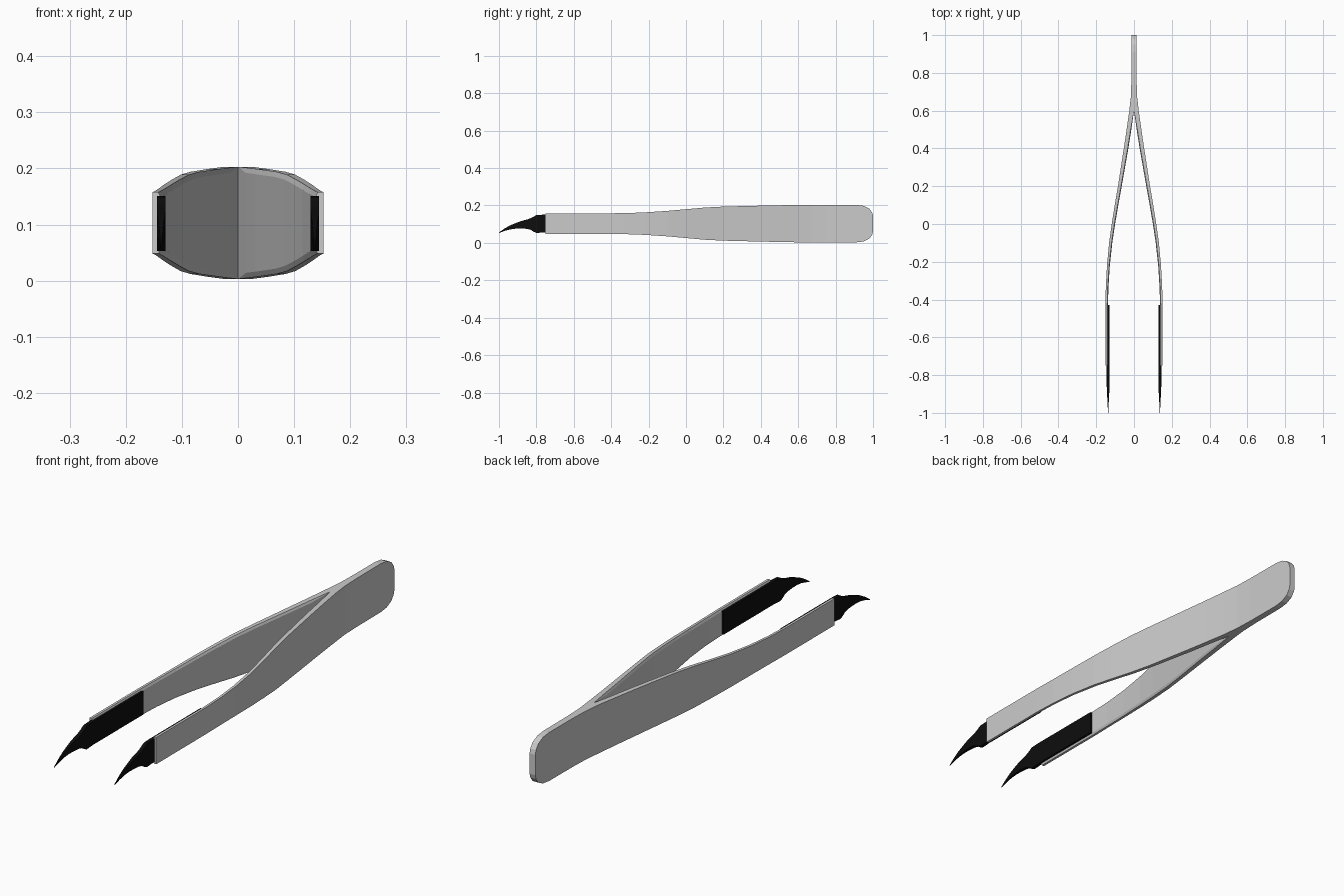
import bpy, bmesh


def loft(name, sections):
    """Skin a list of closed (x, y, z) rings, leaving faces on the mirror plane open."""
    bm = bmesh.new()
    rings = [[bm.verts.new(p) for p in ring] for ring in sections]
    n = len(rings[0])
    for a, b in zip(rings, rings[1:]):
        for i in range(n):
            j = (i + 1) % n
            quad = (a[i], a[j], b[j], b[i])
            if any(v.co.x > 1e-5 for v in quad):
                bm.faces.new(quad)
    bm.faces.new(rings[0])
    bm.faces.new(rings[-1])
    bmesh.ops.remove_doubles(bm, verts=bm.verts, dist=1e-5)
    bmesh.ops.recalc_face_normals(bm, faces=bm.faces)
    # an open half shell needs an explicit outward check on its outermost face
    bm.faces.ensure_lookup_table()
    outer = max(bm.faces, key=lambda f: f.calc_center_median().x)
    if outer.normal.x < 0:
        bmesh.ops.reverse_faces(bm, faces=bm.faces)
    mesh = bpy.data.meshes.new(name)
    bm.to_mesh(mesh)
    bm.free()
    obj = bpy.data.objects.new(name, mesh)
    bpy.context.collection.objects.link(obj)
    mod = obj.modifiers.new("mirror", 'MIRROR')
    mod.use_clip = True
    mod.merge_threshold = 0.0002
    return obj


ZC = 0.103

# Arms: y, inner x, outer x, half height; joined at the back, flaring to the front
ARM = [
    (-0.75, 0.138, 0.152, 0.055), (-0.43, 0.138, 0.152, 0.055),
    (-0.33, 0.135, 0.149, 0.056), (-0.22, 0.128, 0.143, 0.060),
    (-0.10, 0.115, 0.132, 0.068), (0.00, 0.100, 0.118, 0.077),
    (0.10, 0.083, 0.102, 0.086), (0.20, 0.065, 0.085, 0.091),
    (0.40, 0.030, 0.054, 0.096), (0.50, 0.014, 0.039, 0.098),
    (0.60, 0.000, 0.025, 0.100), (0.67, 0.000, 0.017, 0.100),
    (0.75, 0.000, 0.014, 0.100), (0.91, 0.000, 0.013, 0.100),
    (0.95, 0.000, 0.013, 0.095), (0.98, 0.000, 0.013, 0.080),
    (0.995, 0.000, 0.013, 0.060), (1.00, 0.000, 0.013, 0.042),
]
sections = []
for y, xi, xo, h in ARM:
    c = 0.004 if xi > 0 else 0.0
    k = 0.009 if xi > 0 else 0.0
    sections.append([(xo, y, ZC - h), (xo, y, ZC + h), (xi + c, y, ZC + h),
                     (xi, y, ZC + h - k), (xi, y, ZC - h + k), (xi + c, y, ZC - h)])
loft("tweezer_arms", sections)

# Dark gripping inserts ending in curved claws: y, bottom z, top z, half width
CLAW = [
    (-0.43, 0.056, 0.151, 0.0075), (-0.76, 0.056, 0.151, 0.0075),
    (-0.80, 0.053, 0.149, 0.0075), (-0.815, 0.060, 0.140, 0.0075),
    (-0.83, 0.070, 0.132, 0.0075), (-0.85, 0.075, 0.125, 0.0075),
    (-0.88, 0.077, 0.117, 0.0070), (-0.91, 0.076, 0.106, 0.0050),
    (-0.94, 0.072, 0.094, 0.0035), (-0.97, 0.064, 0.077, 0.0020),
    (-1.00, 0.053, 0.056, 0.0008),
]
XC = 0.137
claws = loft("claw_tips", [
    [(XC - w, y, z0), (XC + w, y, z0), (XC + w, y, z1), (XC - w, y, z1)]
    for y, z0, z1, w in CLAW])
black = bpy.data.materials.new("black")
black.diffuse_color = (0.004, 0.004, 0.004, 1)
claws.data.materials.append(black)
